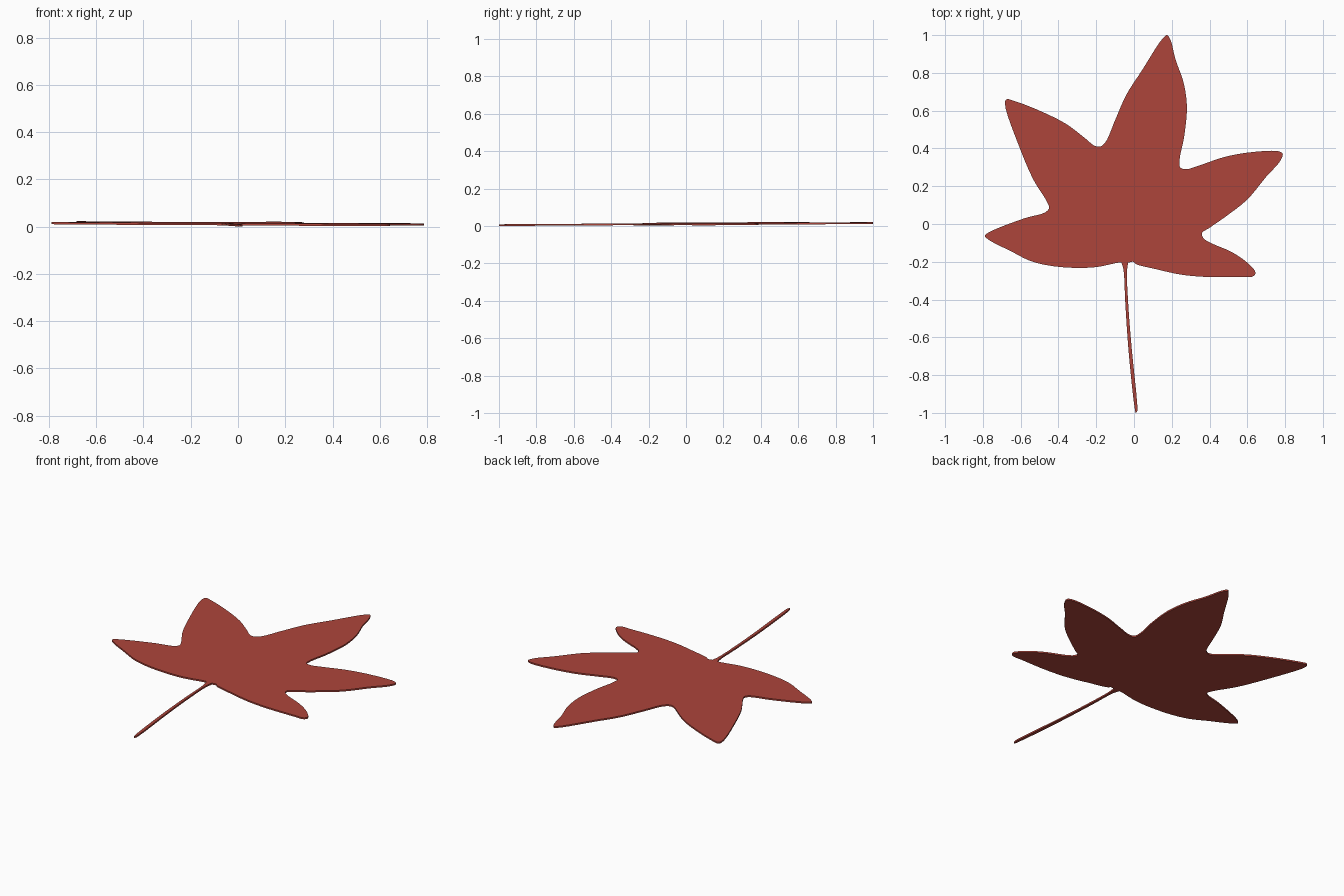
import bpy, bmesh
from mathutils import Vector

if "Cube" in bpy.data.objects:
    bpy.data.objects.remove(bpy.data.objects["Cube"])

THICK = 0.009

red = bpy.data.materials.new("leaf red")
red.diffuse_color = (0.42, 0.059, 0.043, 1)
red.use_nodes = True
red.node_tree.nodes["Principled BSDF"].inputs["Base Color"].default_value = red.diffuse_color


def spline(points, closed, steps=6):
    """Centripetal Catmull-Rom curve through 2D points."""
    p = [Vector(q) for q in points]
    n = len(p)
    if not closed:
        p = [2 * p[0] - p[1]] + p + [2 * p[-1] - p[-2]]
    out = []
    for i in range(n if closed else n - 1):
        a, b, c, d = [p[(i + k - 1) % n] if closed else p[i + k] for k in range(4)]
        t1 = (b - a).length ** 0.5
        t2 = t1 + (c - b).length ** 0.5
        t3 = t2 + (d - c).length ** 0.5
        for s in range(steps):
            t = t1 + (t2 - t1) * s / steps
            a1 = a.lerp(b, t / t1)
            a2 = b.lerp(c, (t - t1) / (t2 - t1))
            a3 = c.lerp(d, (t - t2) / (t3 - t2))
            out.append(a1.lerp(a2, t / t2).lerp(a2.lerp(a3, (t - t1) / (t3 - t1)), (t - t1) / (t2 - t1)))
    if not closed:
        out.append(p[-2])
    return out


def slab(name, outline):
    """Thin sheet lying on the leaf's slightly tilted plane."""
    bm = bmesh.new()
    face = bm.faces.new([bm.verts.new((q.x, q.y, 0.0065 - 0.005 * q.x + 0.006 * q.y))
                         for q in outline])
    ext = bmesh.ops.extrude_face_region(bm, geom=[face])
    for v in ext["geom"]:
        if isinstance(v, bmesh.types.BMVert):
            v.co.z += THICK
    bmesh.ops.triangulate(bm, faces=[f for f in bm.faces if len(f.verts) > 4])
    bmesh.ops.recalc_face_normals(bm, faces=bm.faces)
    me = bpy.data.meshes.new(name)
    bm.to_mesh(me)
    bm.free()
    me.materials.append(red)
    ob = bpy.data.objects.new(name, me)
    bpy.context.collection.objects.link(ob)
    return ob


# Leaf blade, lobe by lobe, clockwise from the top tip
top_lobe = [(-.15, .435), (-.10, .55), (-.04, .685), (.04, .81), (.15, .98), (.175, 1.0),
            (.193, .975), (.22, .87), (.262, .75), (.28, .62), (.265, .46), (.242, .345)]
right_lobe = [(.245, .30), (.275, .29), (.36, .315), (.48, .355), (.62, .38), (.765, .385),
              (.787, .372), (.775, .335), (.70, .25), (.60, .13), (.50, .05), (.40, -.02)]
low_right_lobe = [(.36, -.048), (.37, -.078), (.52, -.15), (.60, -.205), (.643, -.257),
                  (.63, -.277), (.56, -.28), (.38, -.28), (.25, -.268), (.12, -.24), (.01, -.212)]
stem_notch = [(-.005, -.2), (-.03, -.204), (-.068, -.204), (-.085, -.205)]
low_left_lobe = [(-.2, -.228), (-.32, -.232), (-.45, -.22), (-.55, -.195), (-.65, -.145),
                 (-.77, -.083), (-.79, -.063), (-.77, -.045), (-.58, .03), (-.47, .062)]
left_lobe = [(-.45, .085), (-.465, .125), (-.53, .23), (-.60, .39), (-.683, .635), (-.675, .66),
             (-.63, .65), (-.5, .60), (-.36, .53), (-.26, .455), (-.21, .415), (-.18, .41)]
slab("leaf_blade", spline(top_lobe + right_lobe + low_right_lobe + stem_notch
                          + low_left_lobe + left_lobe, True))

# Stem: curved ribbon flaring where it meets the blade
right_edge = [(-.03, -.2), (-.037, -.25), (-.03, -.43), (-.012, -.66), (.015, -.93), (.017, -.99)]
left_edge = [(.01, -1.0), (.003, -.97), (-.028, -.68), (-.046, -.42), (-.056, -.24), (-.068, -.2)]
slab("stem", spline(right_edge + left_edge, False))
